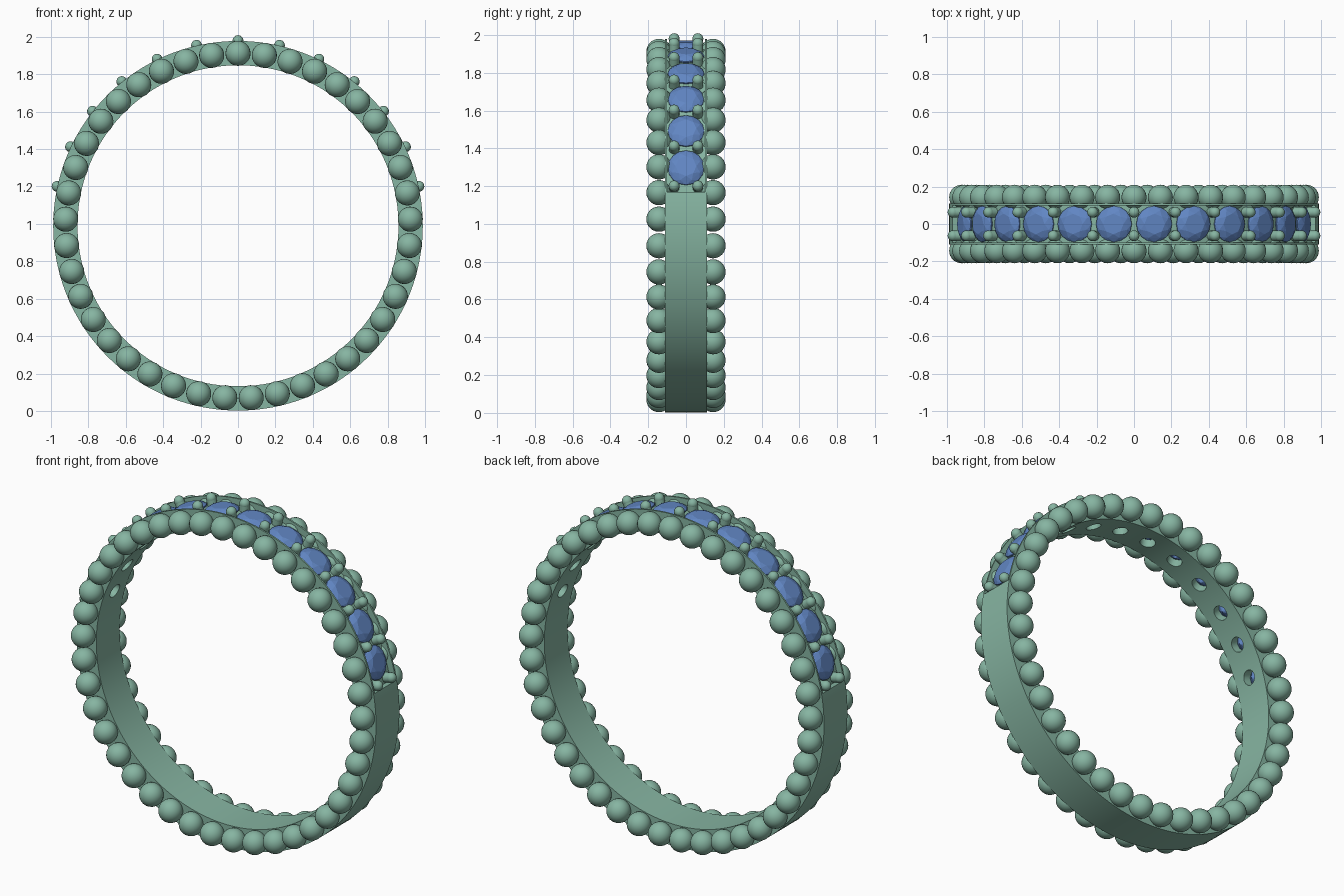
import bpy, bmesh
from math import sin, cos, pi
from mathutils import Matrix, Vector

if "Cube" in bpy.data.objects:
    bpy.data.objects.remove(bpy.data.objects["Cube"])

CZ = 0.99                      # ring centre height
R_IN, R_OUT, HALF_W = 0.858, 0.988, 0.11
STEP = 0.226                   # angle between stones
STONES = 12


def material(name, color):
    m = bpy.data.materials.new(name)
    m.diffuse_color = color
    m.use_nodes = True
    m.node_tree.nodes["Principled BSDF"].inputs["Base Color"].default_value = m.diffuse_color
    return m


metal = material("green_metal", (0.24, 0.46, 0.36, 1))
blue = material("blue_stone", (0.12, 0.24, 0.55, 1))


def place(a, r, y=0.0):
    """Matrix at angle a from the top, local z pointing outward."""
    return (Matrix.Translation((0, y, CZ)) @ Matrix.Rotation(a, 4, 'Y')
            @ Matrix.Translation((0, 0, r)))


def finish(bm, name, mat, smooth=True):
    bmesh.ops.recalc_face_normals(bm, faces=bm.faces)
    me = bpy.data.meshes.new(name)
    bm.to_mesh(me)
    bm.free()
    me.materials.append(mat)
    ob = bpy.data.objects.new(name, me)
    bpy.context.collection.objects.link(ob)
    if smooth:
        smooth_angle(ob)
    return ob


def smooth_angle(ob):
    bpy.ops.object.select_all(action='DESELECT')
    ob.select_set(True)
    bpy.context.view_layer.objects.active = ob
    bpy.ops.object.shade_smooth_by_angle(angle=0.6)


def sweep(name, r0, r1, w, a0, a1, n, closed):
    """Rectangular section swept around the ring axis."""
    bm = bmesh.new()
    rings = []
    for i in range(n if closed else n + 1):
        a = a0 + (a1 - a0) * i / n
        rings.append([bm.verts.new((r * sin(a), y, CZ + r * cos(a)))
                      for r, y in ((r0, -w), (r1, -w), (r1, w), (r0, w))])
    for i in range(n):
        p, q = rings[i], rings[(i + 1) % len(rings)]
        for j in range(4):
            k = (j + 1) % 4
            bm.faces.new((p[j], p[k], q[k], q[j]))
    if not closed:
        bm.faces.new(rings[0])
        bm.faces.new(rings[-1])
    return finish(bm, name, metal, False)


def cut(ob, cutter):
    m = ob.modifiers.new("cut", 'BOOLEAN')
    m.operation, m.solver, m.object = 'DIFFERENCE', 'EXACT', cutter
    bpy.context.view_layer.objects.active = ob
    bpy.ops.object.modifier_apply(modifier=m.name)
    bpy.data.objects.remove(cutter)


stone_angles = [(i - (STONES - 1) / 2) * STEP for i in range(STONES)]
prong_angles = [(i - STONES / 2) * STEP for i in range(STONES + 1)]

# Band with a recessed channel and a through hole under each stone
band = sweep("band", R_IN, R_OUT, HALF_W, 0, 2 * pi, 160, True)
cut(band, sweep("channel_cutter", 0.95, 1.08, 0.1, -1.388, 1.388, 71, False))
bm = bmesh.new()
for a in stone_angles:
    bmesh.ops.create_cone(bm, cap_ends=True, segments=24, radius1=0.042,
                          radius2=0.042, depth=0.25, matrix=place(a, 0.9))
cut(band, finish(bm, "hole_cutter", metal, False))
smooth_angle(band)

# Beaded edges on both sides
for side, name in ((-1, "front_beads"), (1, "back_beads")):
    bm = bmesh.new()
    for i in range(41):
        bmesh.ops.create_uvsphere(bm, u_segments=24, v_segments=14, radius=0.067,
                                  matrix=place(2 * pi * i / 41, 0.922, side * 0.143))
    finish(bm, name, metal)

# Pairs of round-topped prongs between the stones
bm = bmesh.new()
for a in prong_angles:
    for y in (-0.063, 0.063):
        bmesh.ops.create_uvsphere(bm, u_segments=16, v_segments=10, radius=0.029,
                                  matrix=place(a, 0.99, y))
        bmesh.ops.create_cone(bm, cap_ends=True, segments=16, radius1=0.028,
                              radius2=0.028, depth=0.06, matrix=place(a, 0.96, y))
finish(bm, "prongs", metal)

# Faceted round stones: (radius, height, sides, angular offset)
levels = ((0.055, 0.028, 8, 0), (0.08, 0.017, 8, 0.5), (0.096, 0.003, 16, 0),
          (0.096, -0.003, 16, 0), (0.05, -0.042, 8, 0.5))
for n, a in enumerate(stone_angles):
    bm = bmesh.new()
    for r, h, s, off in levels:
        for k in range(s):
            t = 2 * pi * (k + off) / s
            bm.verts.new((r * cos(t), r * sin(t), h))
    bm.verts.new((0, 0, -0.078))
    bmesh.ops.convex_hull(bm, input=bm.verts)
    bm.transform(place(a, 0.953))
    finish(bm, f"stone_{n + 1}", blue, False)
